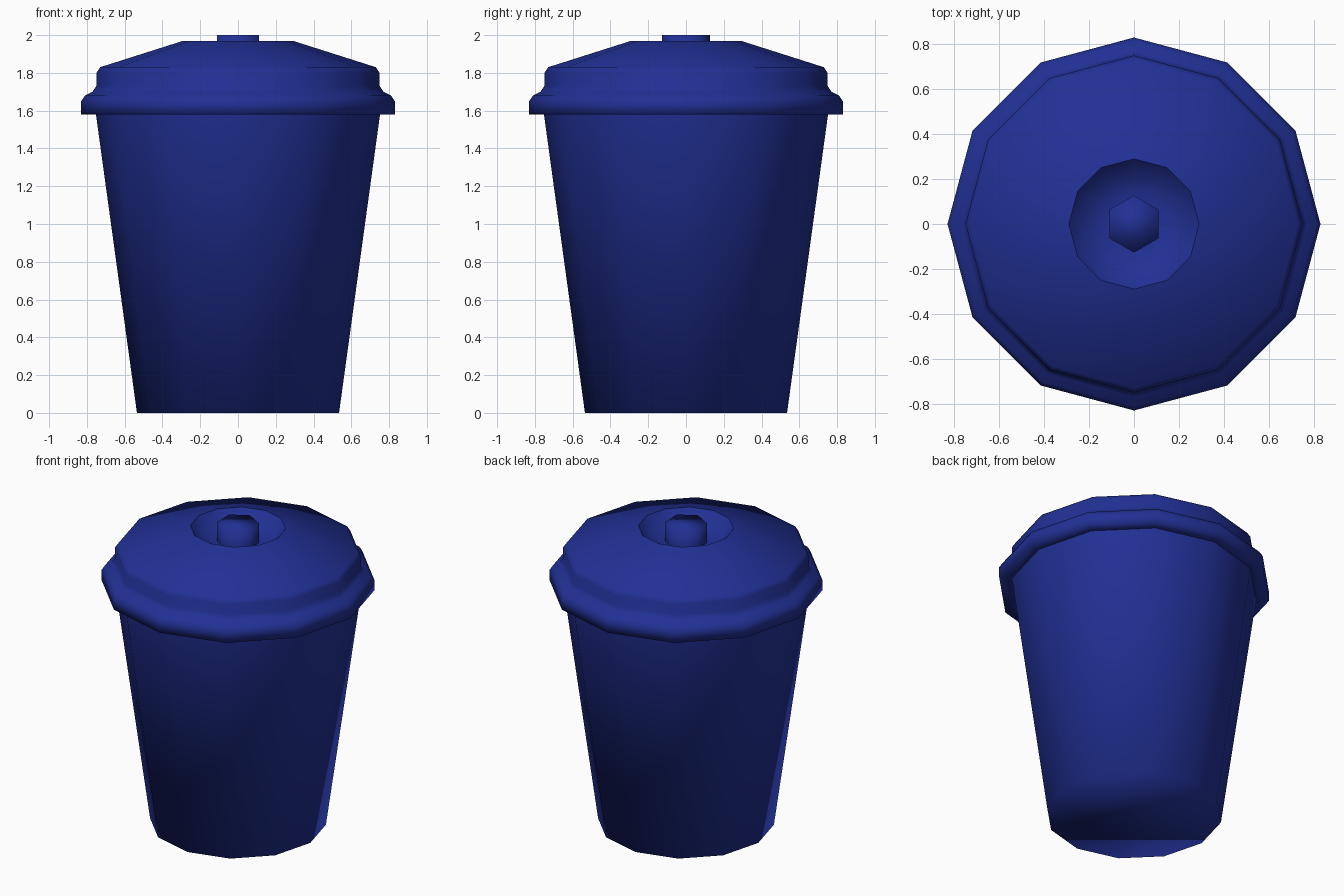
import bpy, bmesh, math

if "Cube" in bpy.data.objects:
    bpy.data.objects.remove(bpy.data.objects["Cube"])

blue = bpy.data.materials.new("blue_plastic")
blue.diffuse_color = (0.015, 0.03, 0.3, 1)
blue.use_nodes = True
blue.node_tree.nodes["Principled BSDF"].inputs["Base Color"].default_value = blue.diffuse_color


def revolve(name, profile, sides, start=0.0, cap_bottom=False, cap_top=False):
    """Sweep (radius, z) points round the z axis, smooth shaded."""
    bm = bmesh.new()
    rings = []
    for r, z in profile:
        angles = [start + math.tau * i / sides for i in range(sides)]
        rings.append([bm.verts.new((r * math.cos(a), r * math.sin(a), z)) for a in angles])
    for lo, hi in zip(rings, rings[1:]):
        for i in range(sides):
            j = (i + 1) % sides
            bm.faces.new((lo[i], lo[j], hi[j], hi[i]))
    if cap_bottom:
        bm.faces.new(rings[0][::-1])
    if cap_top:
        bm.faces.new(rings[-1])
    for f in bm.faces:
        f.smooth = True
    mesh = bpy.data.meshes.new(name)
    bm.to_mesh(mesh)
    bm.free()
    mesh.materials.append(blue)
    ob = bpy.data.objects.new(name, mesh)
    bpy.context.collection.objects.link(ob)
    return ob


# Tapered bin with a closed base
revolve("bin_body", [(0.535, 0), (0.752, 1.58)], 12, cap_bottom=True)

# Lid: overhanging rim, shoulder step and sloping top
revolve("lid", [(0.752, 1.58), (0.83, 1.58), (0.83, 1.65), (0.81, 1.68),
                (0.77, 1.70), (0.75, 1.73), (0.75, 1.80), (0.73, 1.83),
                (0.29, 1.97)], 12)

# Sunken dish in the middle of the lid
revolve("lid_dish", [(0.12, 1.87), (0.22, 1.89), (0.29, 1.97)][::-1], 12, cap_top=True)

# Six-sided knob standing in the dish
revolve("lid_knob", [(0.127, 1.865), (0.127, 2.0)], 6, start=math.pi / 2, cap_top=True)
